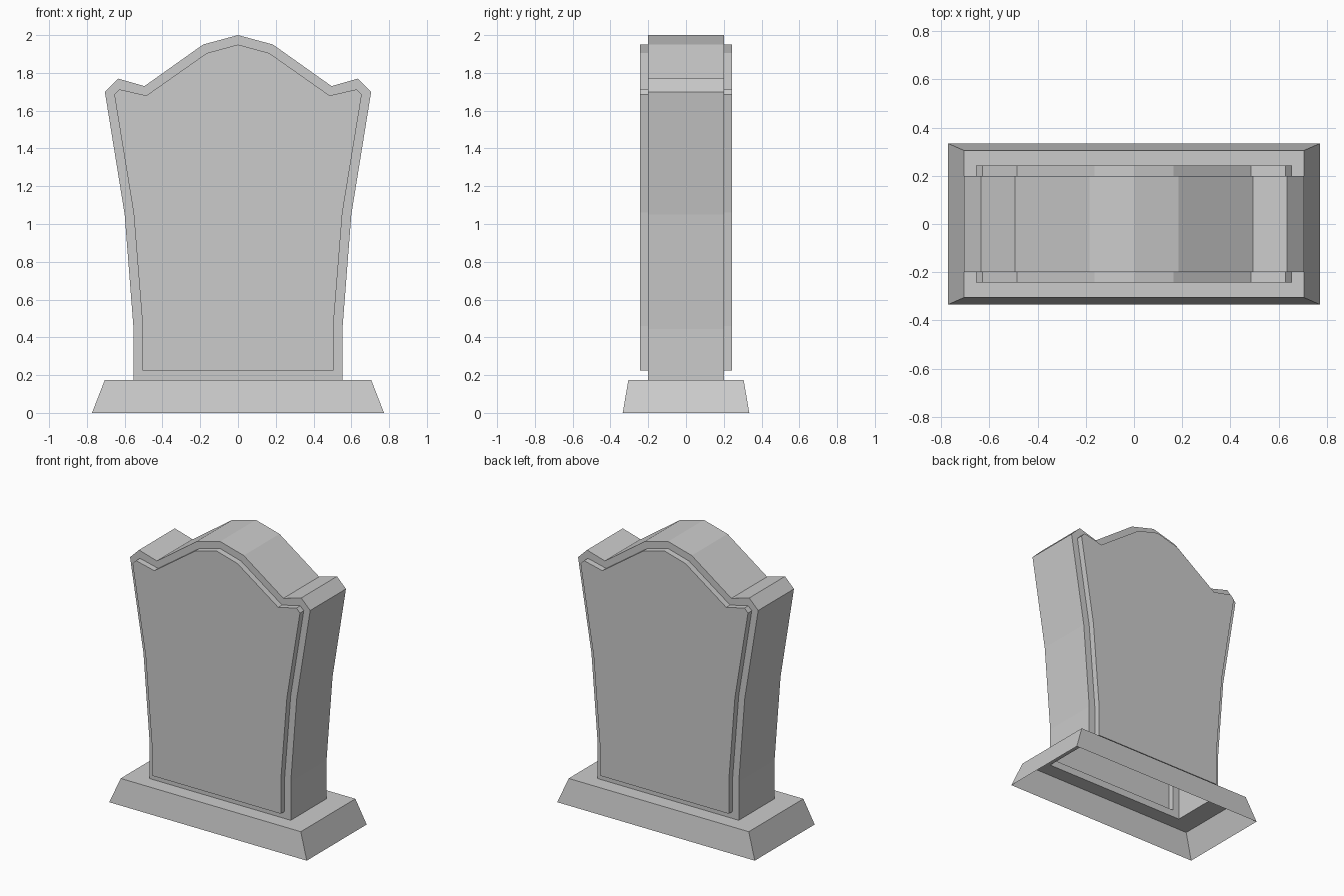
import bpy, bmesh

if "Cube" in bpy.data.objects:
    bpy.data.objects.remove(bpy.data.objects["Cube"])

# Right half of the headstone outline and of its raised panel (x, z), foot to peak
OUTER = [(0.553, 0.175), (0.553, 0.445), (0.60, 1.05), (0.705, 1.70),
         (0.635, 1.77), (0.495, 1.73), (0.185, 1.95), (0, 2.0)]
PANEL = [(0.505, 0.225), (0.505, 0.46), (0.553, 1.06), (0.655, 1.685),
         (0.628, 1.713), (0.485, 1.68), (0.165, 1.905), (0, 1.95)]
SLAB_Y, PANEL_Y = 0.20, 0.243


def mirrored(half):
    return half + [(-x, z) for x, z in reversed(half[:-1])]


def add_loop(bm, points):
    return [bm.verts.new(p) for p in points]


def bridge(bm, a, b, closed=True):
    n = len(a)
    for i in range(n if closed else n - 1):
        j = (i + 1) % n
        bm.faces.new((a[i], a[j], b[j], b[i]))


def finish(bm, name):
    bm.normal_update()
    mesh = bpy.data.meshes.new(name)
    bm.to_mesh(mesh)
    bm.free()
    obj = bpy.data.objects.new(name, mesh)
    bpy.context.collection.objects.link(obj)


# Headstone: hollow slab, open underneath, with a raised panel front and back
bm = bmesh.new()
rims = []
for s in (-1, 1):
    rim = add_loop(bm, [(x, s * SLAB_Y, z) for x, z in mirrored(OUTER)])
    step = add_loop(bm, [(x, s * SLAB_Y, z) for x, z in mirrored(PANEL)])
    face = add_loop(bm, [(x, s * PANEL_Y, z) for x, z in mirrored(PANEL)])
    bridge(bm, rim, step)
    bridge(bm, step, face)
    bm.faces.new(face)
    rims.append(rim)
bridge(bm, rims[0], rims[1], closed=False)
bmesh.ops.recalc_face_normals(bm, faces=bm.faces[:])
finish(bm, "headstone")

# Plinth: sloped skirt and flat top ring around the slab, open underneath
bm = bmesh.new()
loops = []
for hx, hy, z in ((0.773, 0.335, 0), (0.705, 0.305, 0.175), (0.553, SLAB_Y, 0.175)):
    loops.append(add_loop(bm, [(-hx, -hy, z), (hx, -hy, z), (hx, hy, z), (-hx, hy, z)]))
for lower, upper in zip(loops, loops[1:]):
    bridge(bm, lower, upper)
finish(bm, "plinth")
